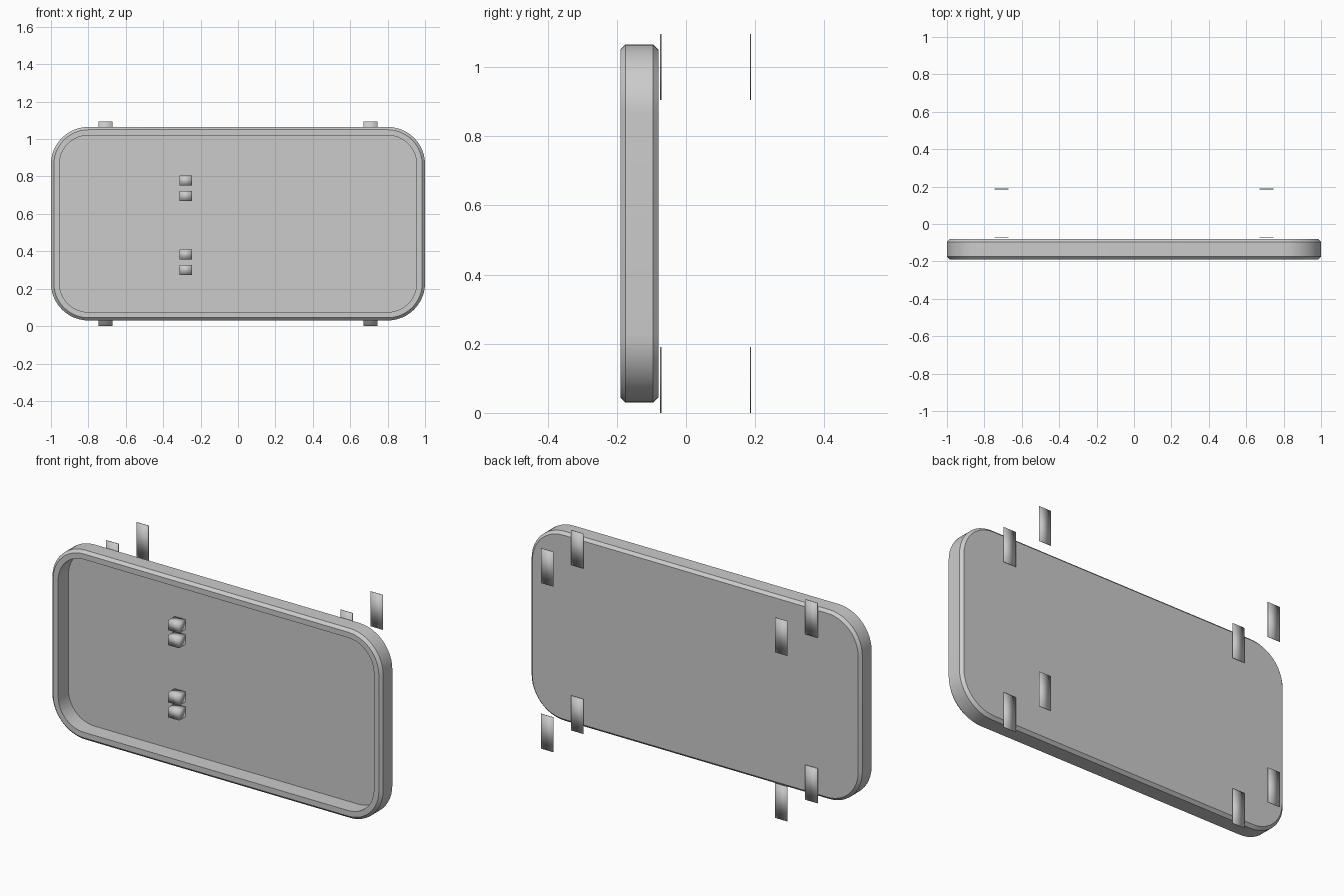
import bpy
import bmesh
from math import cos, sin, pi

# Remove the default object
cube = bpy.data.objects.get("Cube")
if cube:
    bpy.data.objects.remove(cube, do_unlink=True)

grey = bpy.data.materials.new("plain grey")
grey.use_nodes = True
COLOUR = (0.6, 0.6, 0.6, 1)
grey.diffuse_color = COLOUR
grey.node_tree.nodes["Principled BSDF"].inputs["Base Color"].default_value = COLOUR

MID_Z = 0.5475
HALF_X, HALF_Z, RADIUS = 1.0, 0.5175, 0.2
CORNER_STEPS = 12


def add_object(name, bm):
    bmesh.ops.recalc_face_normals(bm, faces=bm.faces)
    mesh = bpy.data.meshes.new(name)
    bm.to_mesh(mesh)
    bm.free()
    mesh.materials.append(grey)
    obj = bpy.data.objects.new(name, mesh)
    bpy.context.collection.objects.link(obj)
    return obj


def rounded_loop(bm, inset, y):
    """Rounded rectangle outline facing the front."""
    r = RADIUS - inset
    verts = []
    for corner, (sx, sz) in enumerate([(1, 1), (-1, 1), (-1, -1), (1, -1)]):
        cx, cz = sx * (HALF_X - RADIUS), sz * (HALF_Z - RADIUS)
        for i in range(CORNER_STEPS + 1):
            a = (corner + i / CORNER_STEPS) * pi / 2
            verts.append(bm.verts.new((cx + r * cos(a), y, MID_Z + cz + r * sin(a))))
    return verts


def box(name, centre, size):
    """Box with soft, blended normals."""
    bm = bmesh.new()
    bmesh.ops.create_cube(bm, size=1)
    bmesh.ops.scale(bm, vec=size, verts=bm.verts)
    bmesh.ops.translate(bm, vec=centre, verts=bm.verts)
    for face in bm.faces:
        face.smooth = True
    return add_object(name, bm)


# Tray: back panel, chamfered outer wall, flat rim and recessed floor
bm = bmesh.new()
profile = [(0.015, -0.08), (0, -0.095), (0, -0.175),
           (0.015, -0.19), (0.045, -0.19), (0.045, -0.1)]
loops = [rounded_loop(bm, inset, y) for inset, y in profile]
for a, b in zip(loops, loops[1:]):
    for i in range(len(a)):
        j = (i + 1) % len(a)
        bm.faces.new((a[i], a[j], b[j], b[i]))
bm.faces.new(loops[0])
bm.faces.new(loops[-1])
tray = add_object("tray", bm)
bpy.context.view_layer.objects.active = tray
tray.select_set(True)
bpy.ops.object.shade_smooth_by_angle(angle=pi / 6)

# Two pairs of small buttons on the tray floor
for pair, z in (("upper", 0.737), ("lower", 0.342)):
    for place, offset in (("top", 0.041), ("bottom", -0.041)):
        box(f"{pair}_{place}_button", (-0.28, -0.128, z + offset), (0.066, 0.056, 0.054))

# Thin hanging strips behind the tray, in two rows
for row, y in (("near", -0.073), ("far", 0.187)):
    for side, x in (("left", 0.708), ("right", -0.708)):
        for level, z in (("upper", 1.0), ("lower", 0.095)):
            box(f"{row}_{level}_{side}_strip", (x, y, z), (0.074, 0.003, 0.19))
